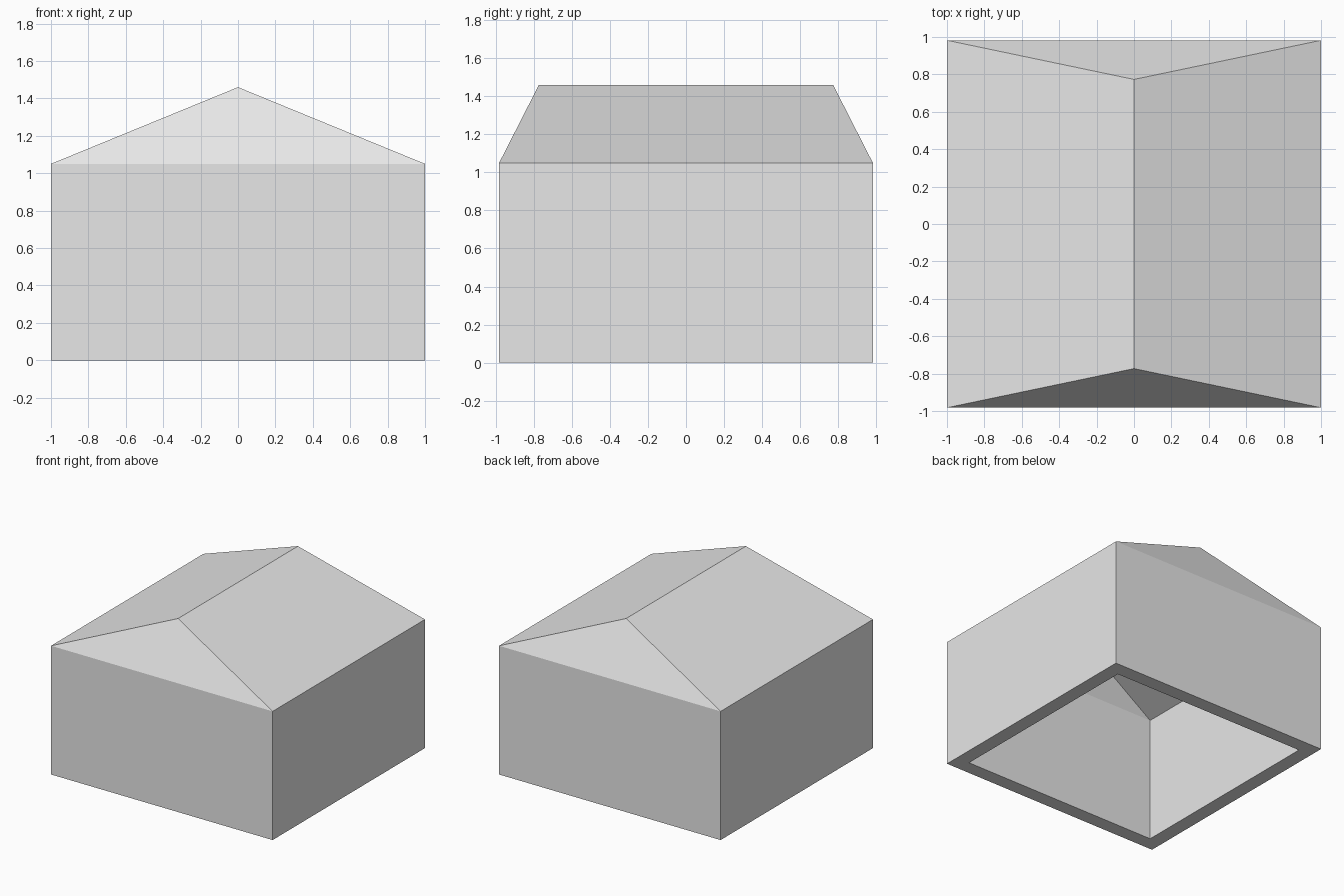
import bpy, bmesh

if "Cube" in bpy.data.objects:
    bpy.data.objects.remove(bpy.data.objects["Cube"])

# One plain grey for the whole model
grey = bpy.data.materials.new("plain grey")
grey.diffuse_color = (0.8, 0.8, 0.8, 1)
grey.use_nodes = True
grey.node_tree.nodes["Principled BSDF"].inputs["Base Color"].default_value = grey.diffuse_color


def hipped_shell(bm, half_x, half_y, eave, ridge, ridge_half):
    """Open-bottomed box topped with a hipped roof; returns its base loop."""
    corners = [(-half_x, -half_y), (half_x, -half_y), (half_x, half_y), (-half_x, half_y)]
    base = [bm.verts.new((x, y, 0)) for x, y in corners]
    top = [bm.verts.new((x, y, eave)) for x, y in corners]
    front, back = [bm.verts.new((0, y, ridge)) for y in (-ridge_half, ridge_half)]
    # Walls
    for i in range(4):
        j = (i + 1) % 4
        bm.faces.new((base[i], base[j], top[j], top[i]))
    # Hip ends and long roof slopes
    bm.faces.new((top[0], top[1], front))
    bm.faces.new((top[2], top[3], back))
    bm.faces.new((top[1], top[2], back, front))
    bm.faces.new((top[3], top[0], front, back))
    return base


bm = bmesh.new()
# Outer skin and hollow interior
outer = hipped_shell(bm, 1.0, 0.982, 1.05, 1.46, 0.773)
inner = hipped_shell(bm, 0.883, 0.865, 1.02, 1.38, 0.68)
# Flat rim joining both skins at the ground
for i in range(4):
    j = (i + 1) % 4
    bm.faces.new((outer[i], inner[i], inner[j], outer[j]))
bmesh.ops.recalc_face_normals(bm, faces=bm.faces)

mesh = bpy.data.meshes.new("hollow_house")
bm.to_mesh(mesh)
bm.free()
mesh.materials.append(grey)
house = bpy.data.objects.new("hollow_house", mesh)
bpy.context.collection.objects.link(house)
